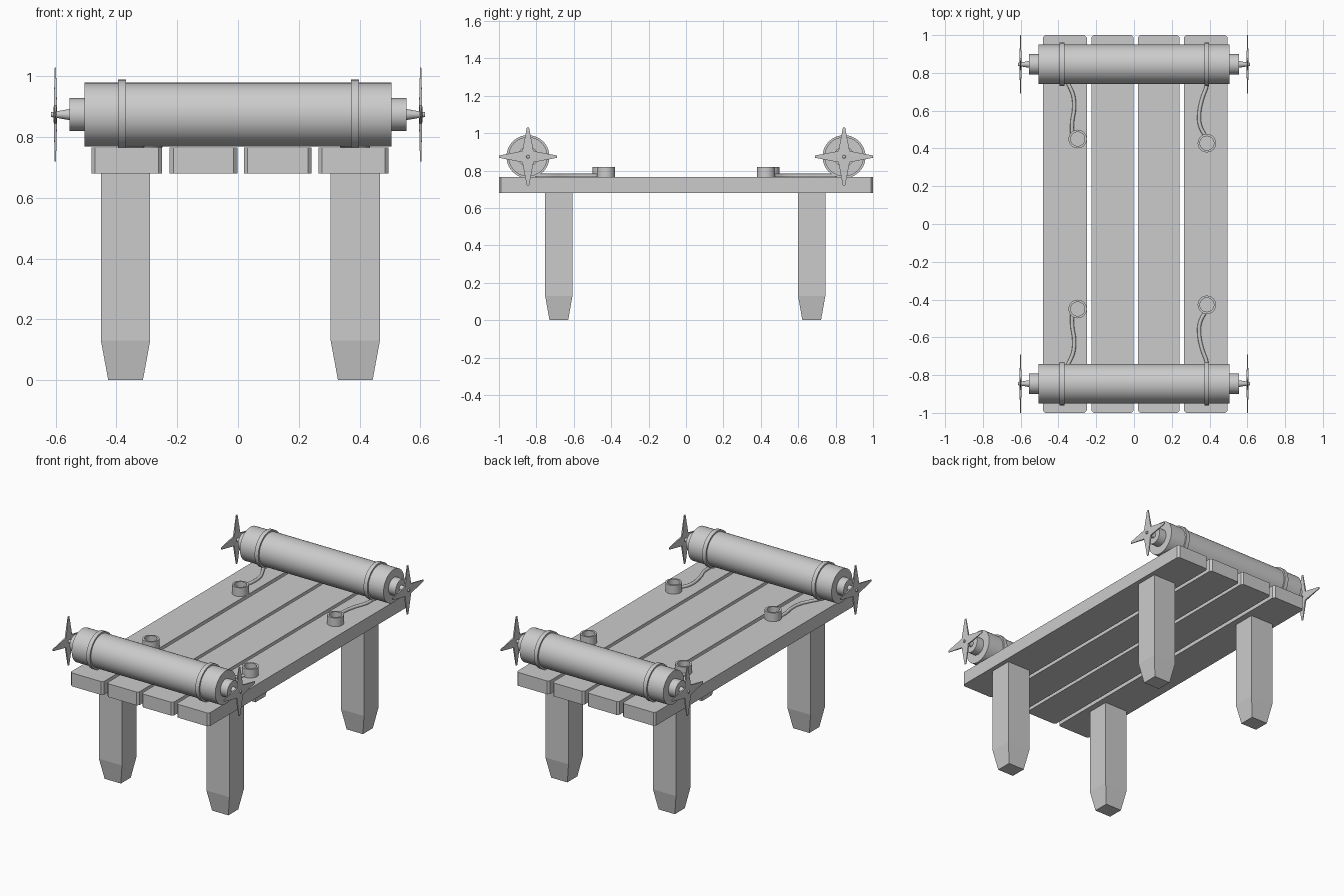
import bpy, bmesh
from math import pi, cos, sin
from mathutils import Vector

if "Cube" in bpy.data.objects:
    bpy.data.objects.remove(bpy.data.objects["Cube"])


def make(name, verts, faces, smooth=False):
    me = bpy.data.meshes.new(name)
    bm = bmesh.new()
    vs = [bm.verts.new(v) for v in verts]
    for f in faces:
        bm.faces.new([vs[i] for i in f])
    bmesh.ops.recalc_face_normals(bm, faces=bm.faces)
    bm.to_mesh(me)
    bm.free()
    ob = bpy.data.objects.new(name, me)
    bpy.context.collection.objects.link(ob)
    if smooth:
        bpy.ops.object.select_all(action='DESELECT')
        ob.select_set(True)
        bpy.context.view_layer.objects.active = ob
        bpy.ops.object.shade_smooth_by_angle(angle=0.6)
    return ob


def loft(name, rings, closed=False, smooth=False):
    """Skin a list of equal-length vertex rings; cap the ends unless closed."""
    n, m = len(rings[0]), len(rings)
    verts = [v for r in rings for v in r]
    faces = []
    for k in range(m if closed else m - 1):
        a, b = k * n, ((k + 1) % m) * n
        for i in range(n):
            j = (i + 1) % n
            faces.append((a + i, a + j, b + j, b + i))
    if not closed:
        faces += [tuple(range(n)), tuple(range((m - 1) * n, m * n))]
    return make(name, verts, faces, smooth)


def lathe(name, profile, centre, axis='X', n=32, closed=False):
    """Revolve (position, radius) pairs around an axis through centre."""
    cx, cy, cz = centre
    rings = []
    for p, r in profile:
        ang = [2 * pi * i / n for i in range(n)]
        if axis == 'X':
            rings.append([(cx + p, cy + r * cos(a), cz + r * sin(a)) for a in ang])
        else:
            rings.append([(cx + r * cos(a), cy + r * sin(a), cz + p) for a in ang])
    return loft(name, rings, closed, True)


def cord(name, pts, radius):
    cu = bpy.data.curves.new(name, 'CURVE')
    cu.dimensions = '3D'
    cu.bevel_depth = radius
    cu.bevel_resolution = 2
    cu.resolution_u = 6
    cu.use_fill_caps = True
    sp = cu.splines.new('BEZIER')
    sp.bezier_points.add(len(pts) - 1)
    for bp, p in zip(sp.bezier_points, pts):
        bp.co = p
        bp.handle_left_type = bp.handle_right_type = 'AUTO'
    ob = bpy.data.objects.new(name, cu)
    bpy.context.collection.objects.link(ob)


# Planks with clipped corners
for x0, x1 in ((-0.482, -0.25), (-0.225, -0.002), (0.02, 0.242), (0.265, 0.495)):
    c = 0.012
    outline = [(x0 + c, -1), (x1 - c, -1), (x1, -1 + c), (x1, 1 - c),
               (x1 - c, 1), (x0 + c, 1), (x0, 1 - c), (x0, -1 + c)]
    loft("deck_plank", [[(x, y, z) for x, y in outline] for z in (0.68, 0.765)])

# Legs tapering to the foot
for x in (-0.37, 0.386):
    for y in (-0.68, 0.672):
        rings = [[(x + sx * w, y + sy * d, z) for sx, sy in ((-1, -1), (1, -1), (1, 1), (-1, 1))]
                 for z, w, d in ((0, 0.057, 0.05), (0.13, 0.081, 0.073), (0.68, 0.081, 0.073))]
        loft("leg", rings)

AXIS_Z = 0.874
for s in (-1, 1):
    cy = s * 0.845
    # Roller barrel with stepped ends
    lathe("roller", [(-0.555, 0.054), (-0.505, 0.054), (-0.505, 0.105),
                     (0.505, 0.105), (0.505, 0.054), (0.555, 0.054)], (0, cy, AXIS_Z), n=40)
    # Straps round the barrel
    for x in (-0.382, 0.385):
        lathe("strap", [(-0.013, 0.1), (-0.013, 0.115), (0.013, 0.115), (0.013, 0.1)],
              (x, cy, AXIS_Z), n=40, closed=True)
    for e in (-1, 1):
        # Spindle and four-pointed star handle
        lathe("spindle", [(e * 0.55, 0.019), (e * 0.595, 0.011), (e * 0.615, 0.008)],
              (0, cy, AXIS_Z), n=16)
        ring = []
        for k in range(4):
            u = Vector((cos(k * pi / 2), sin(k * pi / 2)))
            v = Vector((-u.y, u.x))
            ring += [(u * 0.155 - v * 0.006, 0.002), (u * 0.155 + v * 0.006, 0.002),
                     ((u + v) * 0.03, 0.005)]
        verts = [(e * 0.601 + t * d, cy + p.x, AXIS_Z + p.y) for d in (-1, 1) for p, t in ring]
        verts += [(e * 0.601 - 0.006, cy, AXIS_Z), (e * 0.601 + 0.006, cy, AXIS_Z)]
        faces = []
        for i in range(12):
            j = (i + 1) % 12
            faces += [(i, j, 12 + j, 12 + i), (24, j, i), (25, 12 + i, 12 + j)]
        make("star_handle", verts, faces)

    # Cups and the cords that tie them to the straps
    cup = [(0, 0.049), (0.055, 0.049), (0.055, 0.037), (0.012, 0.037)]
    z = 0.773
    lathe("cup", cup, (-0.298, s * 0.45, 0.765), 'Z', 24)
    lathe("cup", cup, (0.386, s * 0.428, 0.765), 'Z', 24)
    cord("left_cord", [(-0.38, s * 0.8, z), (-0.345, s * 0.735, z), (-0.322, s * 0.68, z),
                       (-0.317, s * 0.61, z), (-0.327, s * 0.54, z), (-0.328, s * 0.48, z)], 0.01)
    cord("right_cord", [(0.388, s * 0.8, z), (0.385, s * 0.735, z), (0.36, s * 0.66, z),
                        (0.345, s * 0.58, z), (0.35, s * 0.52, z), (0.378, s * 0.465, z)], 0.01)
